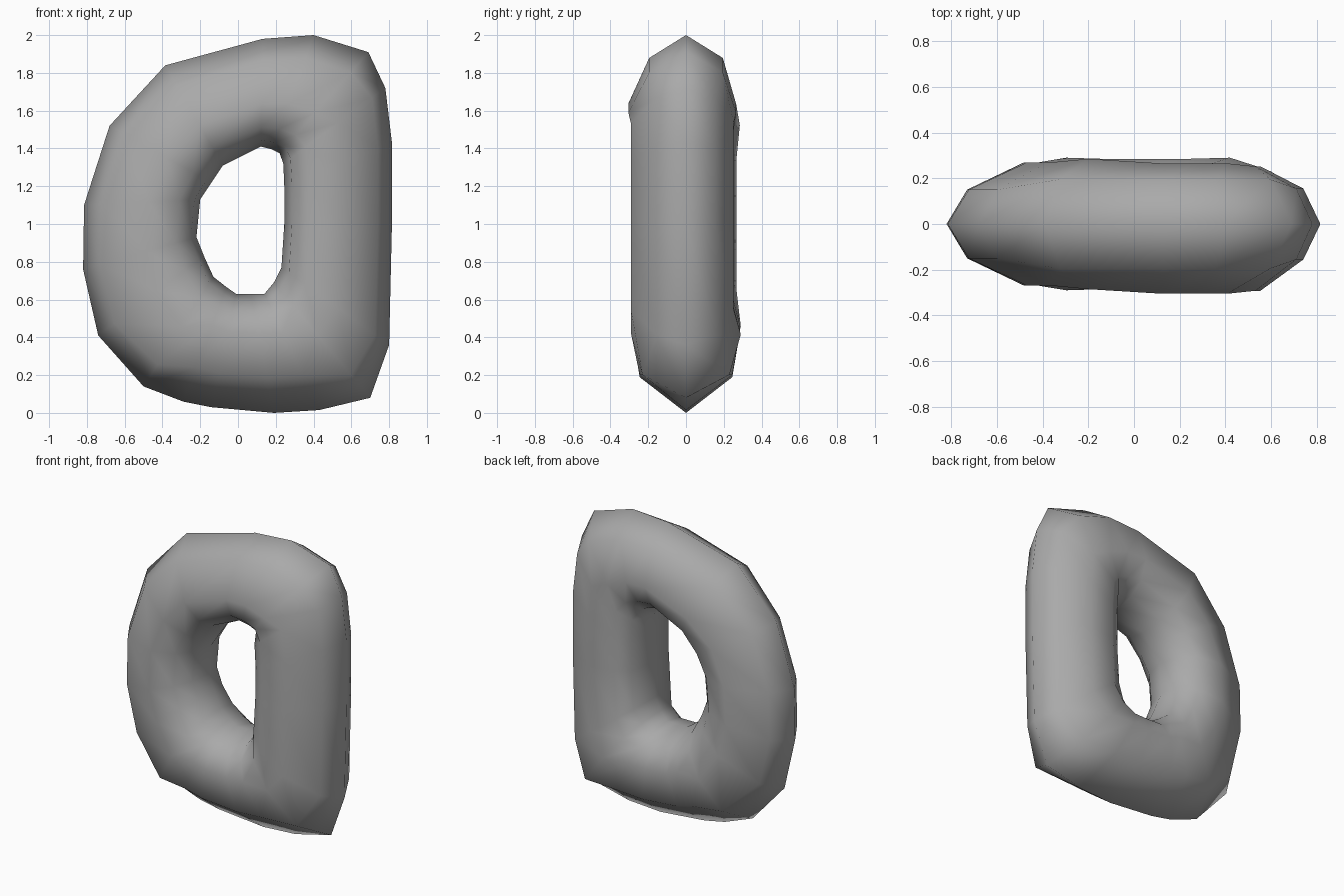
import bpy, bmesh, math

cube = bpy.data.objects.get("Cube")
if cube:
    bpy.data.objects.remove(cube, do_unlink=True)

grey = bpy.data.materials.new("stone grey")
grey.use_nodes = True
colour = (0.4, 0.4, 0.4, 1)
grey.diffuse_color = colour
grey.node_tree.nodes["Principled BSDF"].inputs["Base Color"].default_value = colour

# Outer rim and hole rim of the D-shaped ring, clockwise from the top (x, z)
outer = [(.13, 1.98), (.4, 2), (.69, 1.91), (.78, 1.72), (.815, 1.43), (.815, 1),
         (.8, .36), (.7, .08), (.43, .015), (.19, 0), (-.14, .03), (-.29, .06),
         (-.5, .14), (-.74, .41), (-.82, .76), (-.815, 1.1), (-.68, 1.52), (-.385, 1.84)]
inner = [(.12, 1.41), (.18, 1.395), (.22, 1.375), (.24, 1.32), (.245, 1.2), (.245, 1),
         (.23, .77), (.19, .69), (.14, .63), (.07, .63), (-.01, .63), (-.06, .665),
         (-.13, .72), (-.18, .83), (-.22, .93), (-.2, 1.13), (-.14, 1.22), (-.08, 1.31)]

# Half cross-sections of each stretch: (fraction from outer rim to hole, depth)
top_bar = [(.2, .195), (.6, .285), (.82, .235), (.94, .14)]
bottom_bar = [(.3, .245), (.67, .285), (.84, .235), (.94, .15)]
low_corner = [(.2, .23), (.55, .29), (.8, .25), (.94, .16)]
straight_bar = [(.13, .155), (.46, .272), (.78, .26), (.93, .2)]
curved_bar = [(.15, .15), (.56, .268), (.82, .225), (.95, .13)]


def section(x, z):
    """Closed cross-section for the stretch whose outer rim is at x, z."""
    if z > 1.8:
        half = top_bar
    elif z < .2:
        half = low_corner if abs(x) > .45 else bottom_bar
    else:
        half = straight_bar if x > 0 else curved_bar
    # The straight side and top bulge a little further forward
    lean = .02 if x > 0 and z > .3 else 0
    back = [(t, y - lean * (t > .4)) for t, y in half]
    front = [(t, -y - lean * (t > .4)) for t, y in reversed(half)]
    return [(0, 0)] + back + [(1, 0)] + front


# Loft the cross-sections around the ring
bm = bmesh.new()
rings = []
for (ox, oz), (ix, iz) in zip(outer, inner):
    rings.append([bm.verts.new((ox + (ix - ox) * t, y, oz + (iz - oz) * t))
                  for t, y in section(ox, oz)])
for i, ring in enumerate(rings):
    following = rings[(i + 1) % len(rings)]
    for j in range(len(ring)):
        k = (j + 1) % len(ring)
        bm.faces.new((ring[j], ring[k], following[k], following[j]))
bmesh.ops.recalc_face_normals(bm, faces=bm.faces)

mesh = bpy.data.meshes.new("d_shaped_ring")
bm.to_mesh(mesh)
bm.free()
mesh.materials.append(grey)
body = bpy.data.objects.new("d_shaped_ring", mesh)
bpy.context.collection.objects.link(body)

# Smooth shading all over
for face in mesh.polygons:
    face.use_smooth = True
